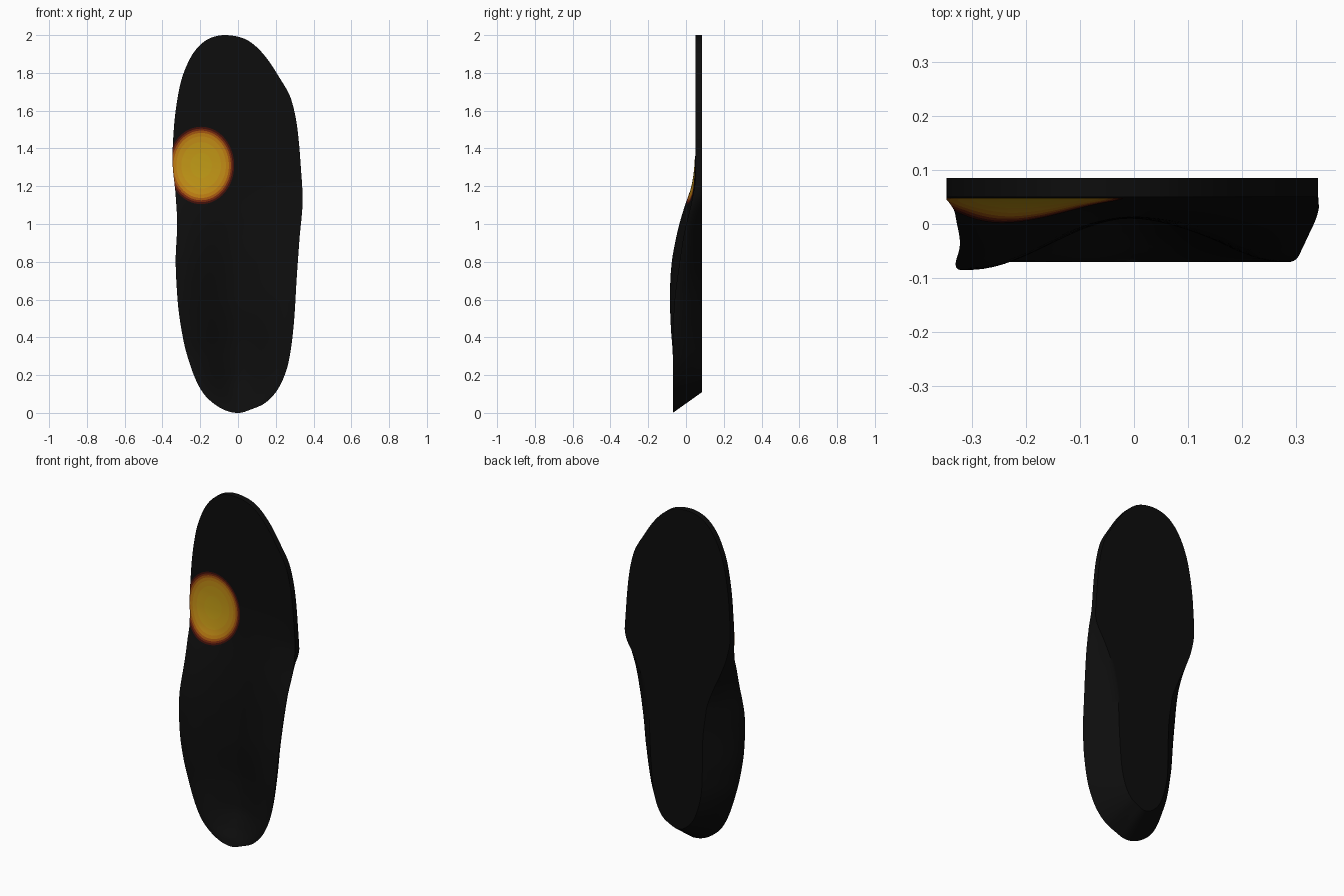
import bpy, bmesh, math

if "Cube" in bpy.data.objects:
    bpy.data.objects.remove(bpy.data.objects["Cube"])


def curve(keys):
    """Smooth monotone interpolation; keyed by z, eased so both rounded ends stay round."""
    t = [math.acos(max(-1, min(1, 1 - k[0]))) for k in keys]
    v = [k[1] for k in keys]
    d = [(v[i + 1] - v[i]) / (t[i + 1] - t[i]) for i in range(len(v) - 1)]
    m = [d[0]]
    for a, b in zip(d, d[1:]):
        m.append(0 if a * b <= 0 else 2 * a * b / (a + b))
    m.append(d[-1])

    def f(z):
        p = math.acos(max(-1, min(1, 1 - z)))
        if p <= t[0]:
            return v[0]
        if p >= t[-1]:
            return v[-1]
        i = max(j for j in range(len(d)) if t[j] <= p)
        h = t[i + 1] - t[i]
        u = (p - t[i]) / h
        return ((2*u**3 - 3*u*u + 1) * v[i] + (u**3 - 2*u*u + u) * h * m[i]
                + (3*u*u - 2*u**3) * v[i + 1] + (u**3 - u*u) * h * m[i + 1])
    return f


# Outline of the upper rim
left = curve([(0, 0), (.03, -.1), (.11, -.188), (.23, -.245), (.39, -.29), (.6, -.32), (.81, -.33),
              (1, -.322), (1.15, -.33), (1.34, -.347), (1.5, -.34), (1.72, -.31), (1.87, -.257),
              (1.965, -.18), (2, -.07)])
right = curve([(0, 0), (.015, .06), (.05, .14), (.15, .225), (.28, .27), (.49, .297), (.7, .31),
               (.915, .325), (1.13, .342), (1.31, .332), (1.5, .315), (1.655, .283), (1.79, .21),
               (1.91, .125), (1.98, .035), (2, -.07)])
# Heights of the arch rim, outer rim and footbed centre
rim_l = curve([(0, -.07), (.3, -.07), (.45, -.08), (.6, -.085), (.7, -.083), (.8, -.075), (.9, -.058),
               (1, -.035), (1.1, -.005), (1.2, .03), (1.3, .045), (1.4, .05), (2, .05)])
rim_r = curve([(0, -.07), (.4, -.07), (.6, -.06), (.72, -.045), (.95, -.01), (1.12, .03),
               (1.25, .05), (2, .05)])
floor = curve([(0, -.07), (.03, -.055), (.1, -.012), (.2, .02), (.35, .026), (.6, .01), (.8, .012),
               (1, .025), (1.2, .043), (1.35, .05), (2, .05)])
# How far the underside is drawn in from the rim
in_l = curve([(0, .6), (.25, .6), (.45, .55), (.65, .52), (.85, .58), (1, .75), (1.1, .88),
              (1.2, .97), (1.3, 1), (2, 1)])
in_r = curve([(0, .65), (.45, .58), (.7, .58), (.9, .66), (1.05, .82), (1.15, .97), (1.2, 1), (2, 1)])
BACK = .085


def top_y(x, z):
    l, r = left(z), right(z)
    s = 0 if r - l < 1e-6 else (2 * x - l - r) / (r - l)
    g = min(1, abs(s) / .95)
    g = g * g * (3 - 2 * g)
    f = floor(z)
    return f + ((rim_l(z) if s < 0 else rim_r(z)) - f) * g


def material(name, rgb):
    m = bpy.data.materials.new(name)
    m.diffuse_color = (*rgb, 1)
    m.use_nodes = True
    m.node_tree.nodes["Principled BSDF"].inputs["Base Color"].default_value = m.diffuse_color
    return m


def finish(name, bm, mats):
    me = bpy.data.meshes.new(name)
    bm.to_mesh(me)
    bm.free()
    for m in mats:
        me.materials.append(m)
    ob = bpy.data.objects.new(name, me)
    bpy.context.collection.objects.link(ob)
    bpy.ops.object.select_all(action='DESELECT')
    ob.select_set(True)
    bpy.context.view_layer.objects.active = ob
    bpy.ops.object.shade_smooth_by_angle(angle=math.radians(35))
    return ob


# Insole body: closed cross-sections lofted from heel to toe
ROWS, COLS, WALL = 160, 32, 6
bm = bmesh.new()
rings = []
for i in range(ROWS + 1):
    z = 1 - math.cos(math.pi * i / ROWS)
    bz = z + (.11 * (1 - z / 1.1) ** 2 if z < 1.1 else 0)
    l, r = left(z), right(z)
    bl, br = l * in_l(z), r * in_r(z)
    bulge = 1 + .5 * min(1, z / .5)

    def wall(x0, x1, y0, t):
        return (x0 + (x1 - x0) * t ** bulge, y0 + (BACK - y0) * t, z + (bz - z) * t)

    pts = []
    for c in range(COLS + 1):
        x = l + (r - l) * c / COLS
        pts.append((x, top_y(x, z), z))
    pts += [wall(r, br, rim_r(z), k / WALL) for k in range(1, WALL)]
    pts += [(br + (bl - br) * c / COLS, BACK, bz) for c in range(COLS + 1)]
    pts += [wall(l, bl, rim_l(z), k / WALL) for k in range(WALL - 1, 0, -1)]
    rings.append([bm.verts.new(p) for p in pts])
n = len(rings[0])
for a, b in zip(rings, rings[1:]):
    for j in range(n):
        k = (j + 1) % n
        bm.faces.new((a[j], a[k], b[k], b[j]))
bmesh.ops.remove_doubles(bm, verts=bm.verts, dist=1e-5)
bmesh.ops.recalc_face_normals(bm, faces=bm.faces)
finish("insole_body", bm, [material("black_foam", (.004, .004, .004))])

# Ball-of-foot spot: thin disc hugging the footbed, coloured in rings
bands = [(.35, (.52, .32, .008)), (.6, (.53, .30, .008)), (.75, (.53, .26, .008)),
         (.84, (.50, .20, .006)), (.9, (.36, .09, .005)), (.95, (.17, .02, .004)),
         (1.0, (.05, .005, .003))]
bm = bmesh.new()
SEG, STEPS = 64, 20
disc = []
for q in range(STEPS + 1):
    if q <= 13:
        rad = .6 * q / 13
    else:
        rad = [.65, .70, .75, .84, .9, .95, 1.0][q - 14]
    row = []
    for a in range(SEG):
        ang = 2 * math.pi * a / SEG
        z = 1.31 + .205 * rad * math.sin(ang)
        x = max(-.195 + .175 * rad * math.cos(ang), left(z))
        row.append(bm.verts.new((x, top_y(x, z) - .0015, z)))
    if disc:
        mat = next(i for i, b in enumerate(bands) if rad <= b[0] + 1e-6)
        for a in range(SEG):
            b = (a + 1) % SEG
            f = bm.faces.new((disc[a], row[a], row[b], disc[b]))
            f.material_index = mat
    disc = row
bmesh.ops.remove_doubles(bm, verts=bm.verts, dist=1e-5)
finish("ball_of_foot_spot", bm, [material("spot_%d" % i, c) for i, (_, c) in enumerate(bands)])
